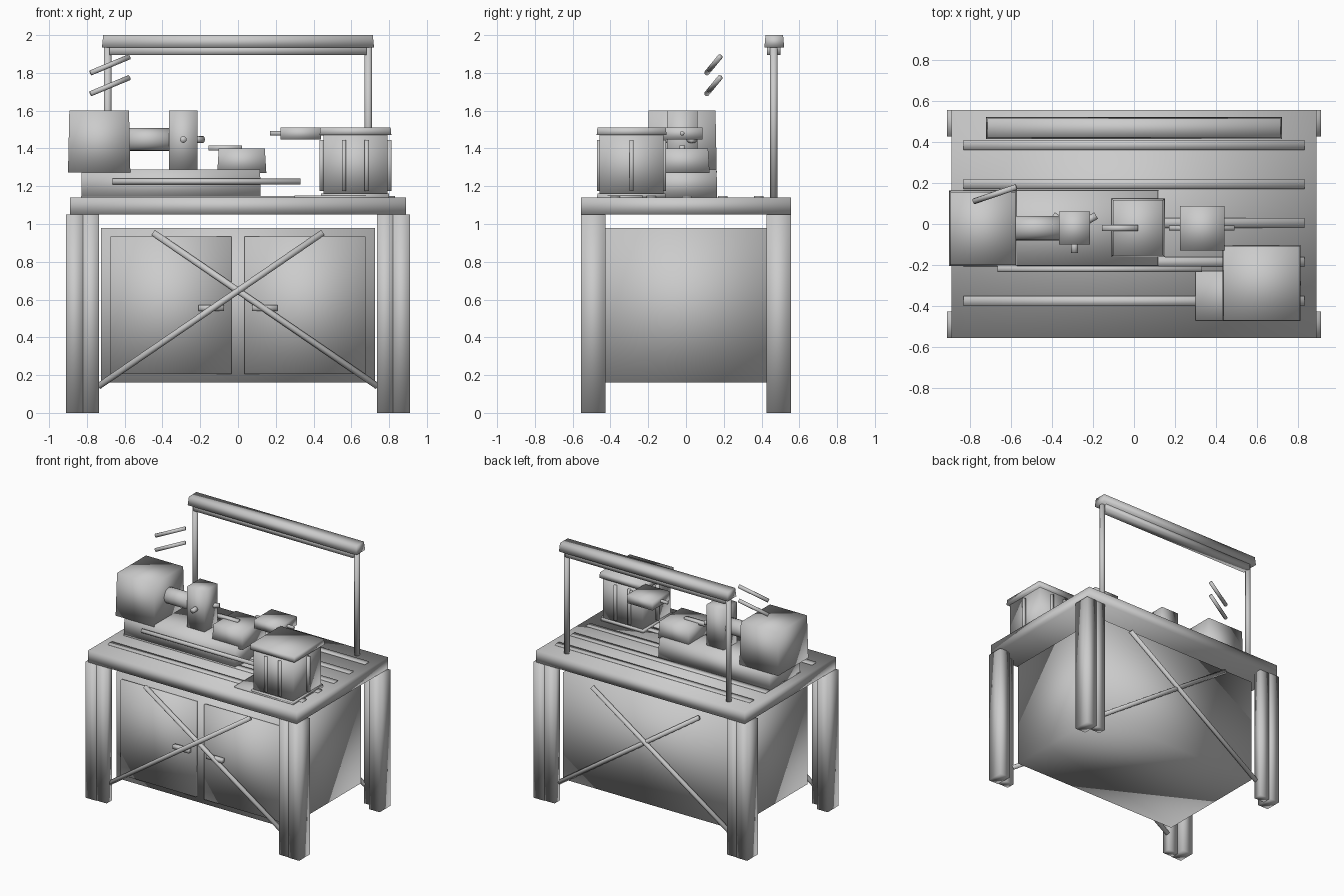
import bpy, bmesh, math
from mathutils import Vector

old = bpy.data.objects.get("Cube")
if old:
    bpy.data.objects.remove(old)

grey = bpy.data.materials.new("workshop_grey")
grey.use_nodes = True
GREY = (0.6, 0.6, 0.6, 1)
grey.diffuse_color = GREY
grey.node_tree.nodes["Principled BSDF"].inputs["Base Color"].default_value = GREY


def finish(name, bm):
    """Turn a bmesh into a softly shaded object."""
    bmesh.ops.recalc_face_normals(bm, faces=bm.faces)
    for f in bm.faces:
        f.smooth = True
    me = bpy.data.meshes.new(name)
    bm.to_mesh(me)
    bm.free()
    me.materials.append(grey)
    ob = bpy.data.objects.new(name, me)
    bpy.context.collection.objects.link(ob)
    return ob


def box(name, x, y, z, taper=0):
    """Box from its ranges; taper pulls the top edges inwards."""
    bm = bmesh.new()
    bmesh.ops.create_cube(bm, size=1)
    for v in bm.verts:
        t = taper if v.co.z > 0 else 0
        v.co = [(a + b) / 2 + s * (b - a - 2 * k)
                for (a, b), s, k in zip((x, y, z), v.co, (t, t, 0))]
    return finish(name, bm)


def rod(name, a, b, r, sides=12):
    """Round bar between two points."""
    a, b = Vector(a), Vector(b)
    bm = bmesh.new()
    bmesh.ops.create_cone(bm, cap_ends=True, segments=sides, radius1=r, radius2=r,
                          depth=(b - a).length)
    turn = (b - a).to_track_quat('Z', 'Y')
    for v in bm.verts:
        v.co = turn @ v.co + (a + b) / 2
    return finish(name, bm)


def span(s, a, b):
    return tuple(sorted((s * a, s * b)))


# Bench: top, cabinet, two-bar legs, braces and doors
box("bench_top", (-0.89, 0.89), (-0.555, 0.555), (1.05, 1.14))
box("cabinet", (-0.725, 0.725), (-0.445, 0.465), (0.16, 0.98))
for sx, side in ((1, "left"), (-1, "right")):
    for sy, end in ((-1, "front"), (1, "back")):
        box(f"{end}_{side}_leg", span(sx, 0.82, 0.91), span(sy, 0.425, 0.555), (0, 1.05))
        box(f"{end}_{side}_leg_flange", span(sx, 0.735, 0.825), span(sy, 0.485, 0.55),
            (0, 1.05))
        y = sy * (0.49 if sx > 0 else 0.5)
        rod(f"{end}_{side}_brace", (sx * 0.74, y, 0.14), (-sx * 0.45, y, 0.955), 0.017)
    box(f"{side}_door", span(sx, 0.035, 0.675), (-0.465, -0.44), (0.205, 0.935))
    box(f"{side}_door_handle", span(sx, 0.075, 0.21), (-0.495, -0.46), (0.54, 0.57))

# Rails along the bench top
for i in range(5):
    y = -0.375 + i * 0.19
    box(f"bench_rail_{i + 1}", (-0.83, 0.83), (y - 0.025, y + 0.025), (1.135, 1.148))

# Overhead lamp and its posts
for sx, side in ((1, "left"), (-1, "right")):
    x = sx * 0.69
    rod(f"{side}_lamp_post", (x, 0.465, 1.14), (x, 0.465, 1.95), 0.02)
box("lamp_housing", (-0.72, 0.72), (0.415, 0.52), (1.935, 2.0), 0.006)
box("lamp_strip", (-0.68, 0.68), (0.43, 0.5), (1.895, 1.94))

# Lathe bed, headstock and spindle
AXIS = -0.02
box("lathe_bed", (-0.83, 0.12), (-0.205, 0.165), (1.14, 1.288), 0.003)
box("headstock", (-0.9, -0.57), (-0.205, 0.163), (1.272, 1.6), 0.007)
rod("spindle", (-0.6, AXIS, 1.447), (-0.35, AXIS, 1.447), 0.06, 20)
box("chuck", (-0.365, -0.215), (-0.1, 0.06), (1.288, 1.6))
for i in range(3):
    a = math.radians(30 + 120 * i)
    centre = Vector((-0.29, AXIS, 1.447))
    out = Vector((math.cos(a), math.sin(a), 0))
    rod(f"chuck_jaw_{i + 1}", centre + out * 0.06, centre + out * 0.122, 0.018)
rod("feed_rod", (-0.665, -0.22, 1.225), (0.33, -0.22, 1.225), 0.015)

# Carriage, tool and tailstock
box("carriage", (-0.11, 0.15), (-0.16, 0.125), (1.27, 1.4), 0.008)
box("cutting_tool", (-0.155, 0.02), (-0.035, -0.005), (1.388, 1.415))
box("tailstock", (0.225, 0.44), (-0.128, 0.088), (1.447, 1.512))
rod("tailstock_quill", (0.17, AXIS, 1.48), (0.49, AXIS, 1.48), 0.012)

# Loose levers above the headstock
for i in range(2):
    z = 1.8 - i * 0.11
    rod(f"control_lever_{i + 1}", (-0.78, 0.11, z), (-0.575, 0.18, z + 0.085), 0.014)

# Ribbed canister on the bench
CX, CY = 0.622, -0.288
box("canister_plate", (0.3, 0.8), (-0.47, -0.23), (1.136, 1.15))
box("canister_base", (0.44, 0.8), (CY - 0.18, CY + 0.18), (1.14, 1.162))
box("canister_body", (0.452, 0.792), (CY - 0.17, CY + 0.17), (1.155, 1.475))
box("canister_lid", (0.432, 0.812), (CY - 0.185, CY + 0.185), (1.47, 1.512), 0.004)
ribs = [(dx, dy) for dx in (-0.06, 0.06) for dy in (-0.172, 0.172)]
ribs += [(-0.18, 0), (0.18, 0)]
for i, (dx, dy) in enumerate(ribs):
    box(f"canister_rib_{i + 1}", (CX + dx - 0.011, CX + dx + 0.011),
        (CY + dy - 0.011, CY + dy + 0.011), (1.175, 1.445))
